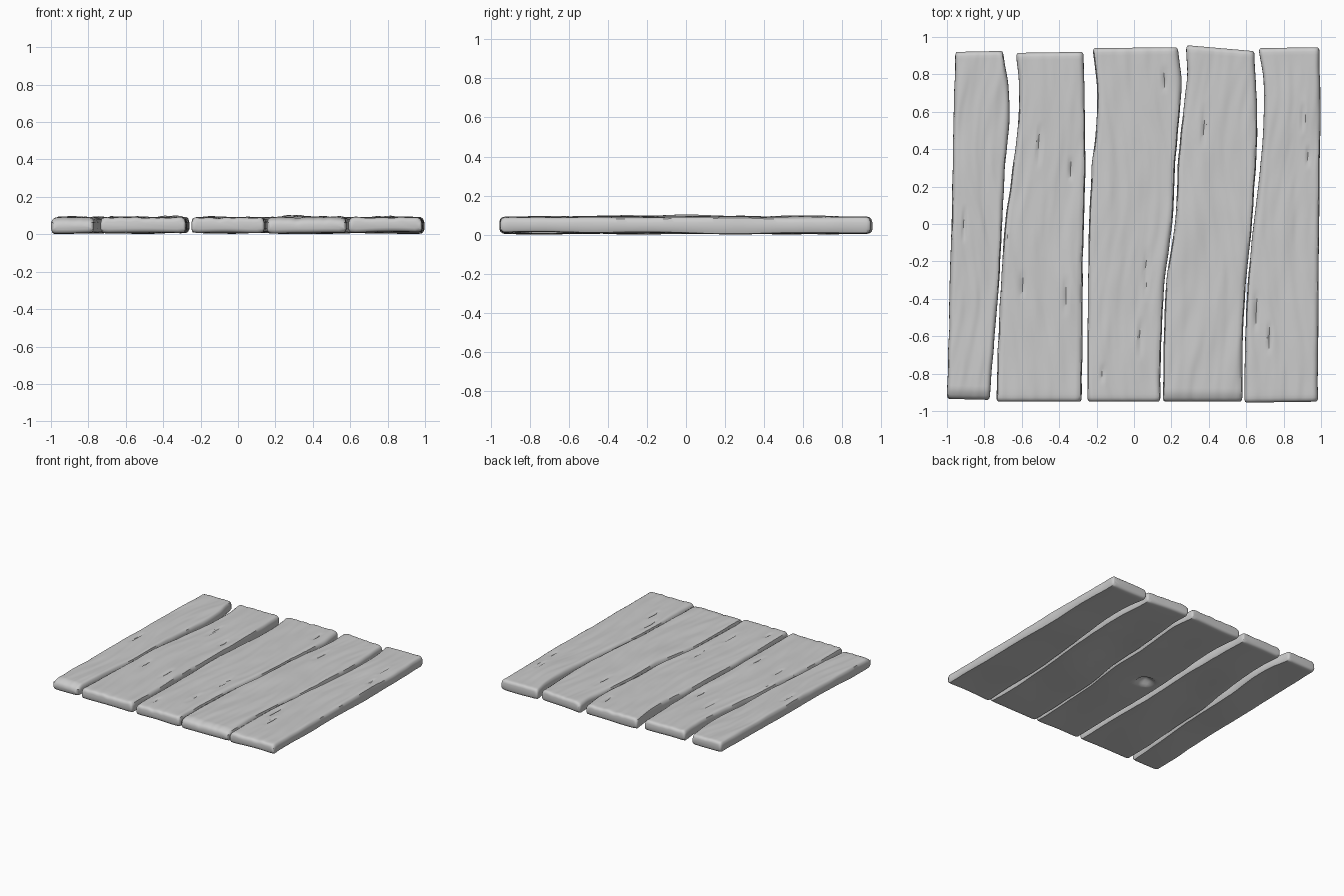
import bpy, math
from mathutils import noise, Vector

if "Cube" in bpy.data.objects:
    bpy.data.objects.remove(bpy.data.objects["Cube"])

# Plank outlines: x of left and right edge at these y stations, then end y values
YS = [-0.95, -0.6, -0.3, 0.0, 0.3, 0.55, 0.75, 0.93]
PLANKS = [
    dict(l=[-1.0, -.99, -.985, -.975, -.97, -.965, -.96, -.955],
         r=[-.77, -.745, -.72, -.705, -.69, -.667, -.672, -.70], f=(-.935, -.94), b=(.92, .925), droop=.022),
    dict(l=[-.735, -.725, -.71, -.69, -.65, -.62, -.615, -.63],
         r=[-.28, -.275, -.275, -.268, -.26, -.263, -.265, -.27], f=(-.95, -.95), b=(.915, .92), droop=.003),
    dict(l=[-.25, -.248, -.245, -.24, -.225, -.20, -.20, -.22],
         r=[.14, .147, .165, .205, .22, .24, .255, .235], f=(-.95, -.95), b=(.94, .945), droop=.003),
    dict(l=[.155, .16, .175, .22, .235, .258, .283, .278],
         r=[.58, .582, .60, .63, .65, .66, .652, .643], f=(-.95, -.95), b=(.955, .925), droop=.016),
    dict(l=[.59, .595, .61, .64, .675, .693, .693, .668],
         r=[.982, .985, .987, .99, .993, .997, .995, .99], f=(-.955, -.95), b=(.94, .945), droop=.003),
]
# Cracks along the grain: x, y start, y end
CRACKS = [(-.51, .3, .54), (-.34, .23, .36), (-.37, -.5, -.28), (.06, -.42, -.12), (.03, -.73, -.5),
          (.65, -.58, -.35), (.72, -.7, -.52), (.37, .4, .65), (.9, .48, .65), (.93, .3, .42),
          (-.91, -.1, .1), (-.17, -.85, -.75), (.16, .7, .85), (-.6, -.4, -.25)]
# Raised knots: x, y, radius x, radius y, height
KNOTS = [(.3, 0, .08, .2, .014), (-.15, .1, .1, .25, .006), (-.58, -.1, .1, .3, .006),
         (-.35, -.35, .06, .25, .008), (-.9, .15, .06, .3, .007), (.82, .6, .1, .2, .006), (.45, -.5, .1, .25, .005)]
ROWS, TOP, BOT = 110, 32, 16


def curve(vals, y):
    """Smooth Catmull-Rom lookup along the stations."""
    y = min(max(y, YS[0]), YS[-1])
    i = max(k for k in range(len(YS) - 1) if YS[k] <= y)
    t = (y - YS[i]) / (YS[i + 1] - YS[i])
    n = len(vals) - 1
    p0, p1, p2, p3 = vals[max(i - 1, 0)], vals[i], vals[i + 1], vals[min(i + 2, n)]
    return .5 * (2 * p1 + (p2 - p0) * t + (2 * p0 - 5 * p1 + 4 * p2 - p3) * t * t
                 + (3 * p1 - p0 - 3 * p2 + p3) * t ** 3)


def top_z(x, y, u, seed):
    """Carved wood surface: streaks, knots and cracks."""
    warp = .04 * math.sin(y * 4 + seed * 2)
    z = .09 + .007 * noise.noise(Vector(((x + warp) * 16, y * 2.2, seed * 7)))
    z += .003 * noise.noise(Vector(((x + warp) * 30, y * 5, seed * 3)))
    for kx, ky, rx, ry, h in KNOTS:
        z += h * math.exp(-((x - kx) / rx) ** 2 - ((y - ky) / ry) ** 2)
    for cx, a, b in CRACKS:
        if a < y < b:
            taper = math.sin(math.pi * (y - a) / (b - a))
            z -= .012 * taper * max(0, 1 - abs(x - cx - .1 * (y - a) * .3) / .014)
    return z


def bottom_z(x, y, seed):
    """Nearly flat underside with a small pit under the middle plank."""
    z = max(0, .008 + .012 * noise.noise(Vector((x * 3, y * 2, seed * 5 + 40))))
    d = math.hypot(x + .1, y) / .065
    return z + .05 * max(0, 1 - d) ** .7 if d < 1 else z


def plank(index, p):
    verts, faces = [], []
    # row parameter along the length plus how far the row is rounded inward
    stations = [(0, .022), (.002, .010), (.006, .003)]
    stations += [(.012 + .976 * i / (ROWS - 1), 0) for i in range(ROWS)]
    stations += [(.994, .003), (.998, .010), (1, .022)]
    for t, inset in stations:
        ymid = -.95 + 1.88 * t
        xl, xr = curve(p['l'], ymid), curve(p['r'], ymid)
        xl += .003 * noise.noise(Vector((index, ymid * 8, 1))) + inset * .5
        xr += .003 * noise.noise(Vector((index, ymid * 8, 9))) - inset * .5
        w = xr - xl

        def add(u, z=None, kind=None):
            x = xl + u * w
            yf = p['f'][0] + (p['f'][1] - p['f'][0]) * u
            yb = p['b'][0] + (p['b'][1] - p['b'][0]) * u
            y = yf + (yb - yf) * t
            if kind == 'top':
                z = top_z(x, y, u, index) - inset
                z -= p['droop'] * max(0, 1 - (y - yf) / .05)
                e = min(u, 1 - u) * w
                z -= .016 * max(0, 1 - e / .024) ** 2
            elif kind == 'bottom':
                z = bottom_z(x, y, index) + inset
                e = min(u, 1 - u) * w
                z += .008 * max(0, 1 - e / .02) ** 2
            verts.append((x, y, z))

        lo = .006 / w
        for i in range(BOT):
            add(lo * 1.3 + (1 - 2.6 * lo) * i / (BOT - 1), kind='bottom')
        add(1, .028)
        add(1 - lo * .1, .062)
        for i in range(TOP):
            add(1 - lo - (1 - 2 * lo) * i / (TOP - 1), kind='top')
        add(lo * .1, .062)
        add(0, .028)
    n = BOT + TOP + 4
    rows = len(stations)
    for r in range(rows - 1):
        for i in range(n):
            j = (i + 1) % n
            faces.append((r * n + i, r * n + j, (r + 1) * n + j, (r + 1) * n + i))
    # end caps
    faces.append(tuple(reversed(range(n))))
    faces.append(tuple((rows - 1) * n + i for i in range(n)))
    faces = [tuple(reversed(f)) for f in faces]
    me = bpy.data.meshes.new("plank_%d" % (index + 1))
    me.from_pydata(verts, [], faces)
    ob = bpy.data.objects.new(me.name, me)
    bpy.context.collection.objects.link(ob)
    import bmesh
    bm = bmesh.new()
    bm.from_mesh(me)
    bmesh.ops.recalc_face_normals(bm, faces=bm.faces)
    bm.to_mesh(me)
    bm.free()
    bpy.ops.object.select_all(action='DESELECT')
    ob.select_set(True)
    bpy.context.view_layer.objects.active = ob
    bpy.ops.object.shade_smooth_by_angle(angle=math.radians(40))


for i, p in enumerate(PLANKS):
    plank(i, p)
